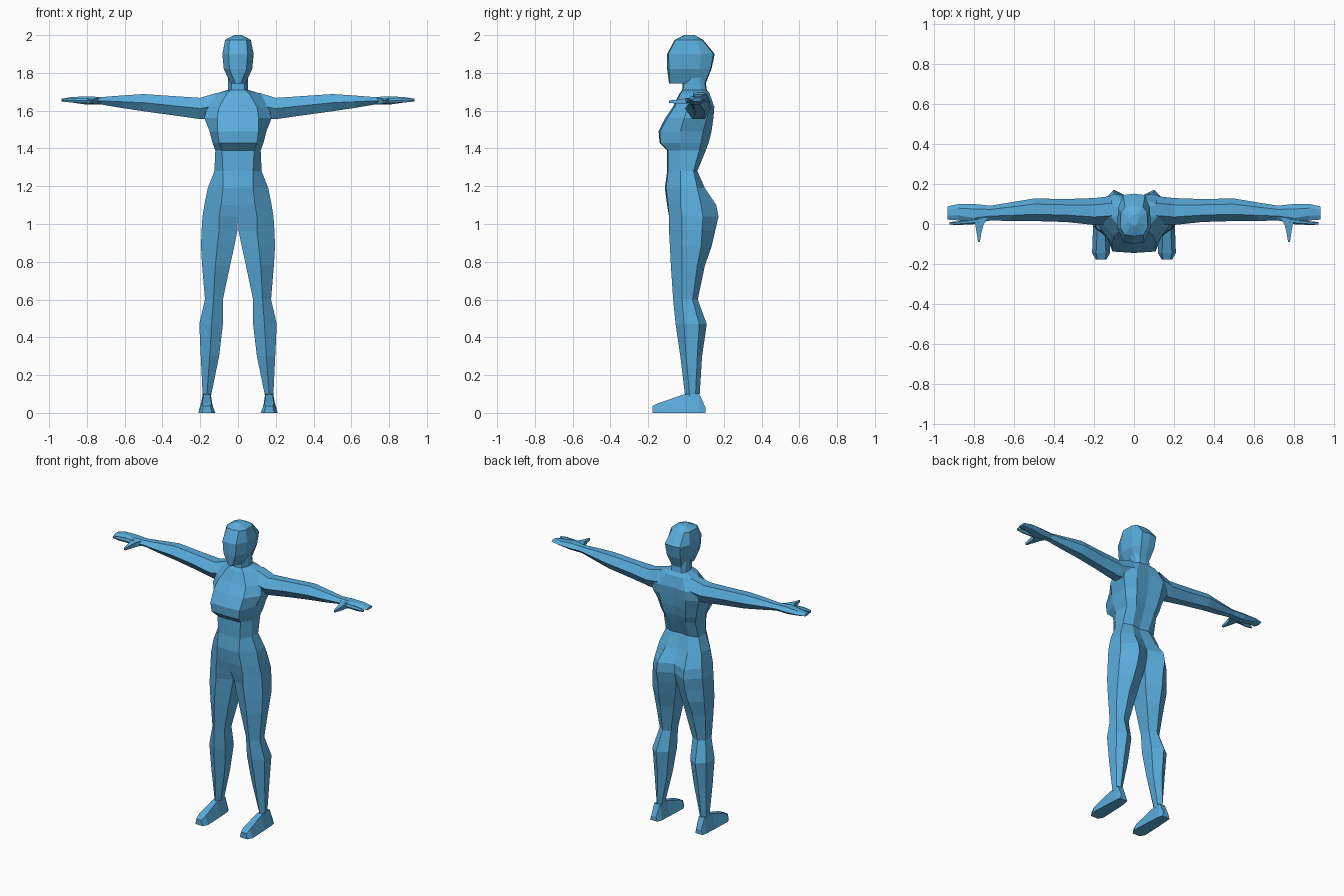
import bpy, bmesh

mat = bpy.data.materials.new("sky_blue")
mat.diffuse_color = (0.10, 0.41, 0.71, 1)


def half_row(z, yfc, wf, yf, ws, y1, y2, wb, yb, ybc, x0=0.0):
    """Half cross-section: centre front, front, side pair, back, centre back."""
    return [(x0, yfc, z), (wf, yf, z), (ws, y1, z),
            (ws * 0.97, y2, z), (wb, yb, z), (x0, ybc, z)]


def arm_ring(x, yf, yb, zb, zt):
    """Six-sided section across a limb running along x."""
    zm, w = (zb + zt) / 2, yb - yf
    a, b = yf + 0.3 * w, yb - 0.25 * w
    return [(x, yf, zm), (x, a, zt), (x, b, zt), (x, yb, zm), (x, b, zb), (x, a, zb)]


def box_ring(y, xa, xb, za, zb, taper=0.0):
    """Four-sided section for parts running along y, top narrowed by taper."""
    return [(xa, y, za), (xb, y, za), (xb - taper, y, zb), (xa + taper, y, zb)]


def build(name, lofts):
    """Loft each (rings, closed, cap_start, cap_end), mirrored across x = 0."""
    bm = bmesh.new()
    for rings, closed, cap0, cap1 in lofts:
        for s in (1, -1):
            rows = [[bm.verts.new((s * x, y, z)) for x, y, z in r] for r in rings]
            n = len(rows[0])
            for a, b in zip(rows, rows[1:]):
                for i in range(n if closed else n - 1):
                    j = (i + 1) % n
                    bm.faces.new((a[i], a[j], b[j], b[i]))
            if cap0:
                bm.faces.new(rows[0])
            if cap1:
                bm.faces.new(rows[-1])
    bmesh.ops.remove_doubles(bm, verts=bm.verts, dist=1e-4)
    bmesh.ops.recalc_face_normals(bm, faces=bm.faces)
    me = bpy.data.meshes.new(name)
    bm.to_mesh(me)
    bm.free()
    me.materials.append(mat)
    bpy.context.collection.objects.link(bpy.data.objects.new(name, me))


# Torso from neck down to hips
torso = [half_row(*r) for r in (
    (1.78, -.015, .035, -.01, .052, .03, .07, .035, .095, .10),
    (1.71, -.02, .035, -.015, .054, .03, .08, .035, .105, .11),
    (1.69, -.035, .06, -.03, .12, .04, .095, .06, .125, .125),
    (1.62, -.07, .10, -.06, .165, .01, .12, .10, .15, .14),
    (1.56, -.11, .11, -.10, .178, -.01, .11, .10, .145, .135),
    (1.49, -.145, .108, -.138, .15, -.03, .09, .09, .135, .125),
    (1.43, -.14, .10, -.135, .135, -.03, .08, .08, .12, .11),
    (1.39, -.10, .085, -.095, .12, -.03, .07, .07, .105, .095),
    (1.28, -.10, .08, -.095, .125, -.03, .04, .06, .06, .05),
    (1.19, -.112, .08, -.105, .16, -.03, .06, .08, .10, .085),
    (1.10, -.10, .09, -.095, .178, -.03, .08, .10, .16, .125),
    (1.04, -.08, .10, -.09, .188, -.02, .09, .10, .172, .12))]

# Legs continue from the hip outline
legs = [half_row(*r) for r in (
    (1.04, -.08, .10, -.09, .188, -.02, .09, .10, .172, .12, 0),
    (.965, -.045, .10, -.09, .193, -.02, .085, .10, .155, .10, .003),
    (.88, -.045, .11, -.085, .196, -.02, .08, .11, .135, .085, .02),
    (.78, -.04, .12, -.08, .19, -.02, .06, .12, .10, .07, .042),
    (.60, -.03, .13, -.068, .175, -.02, .035, .13, .062, .045, .08),
    (.47, -.02, .14, -.055, .205, -.01, .07, .145, .11, .07, .08),
    (.30, 0, .15, -.03, .197, 0, .06, .15, .085, .06, .10),
    (.09, .02, .165, -.005, .187, .02, .05, .165, .072, .055, .143))]
build("body", [(torso, False, True, False), (legs, True, False, True)])

# Head
head = [half_row(*r) for r in (
    (1.745, -.09, .015, -.085, .04, -.03, .05, .035, .10, .105),
    (1.82, -.10, .045, -.09, .075, -.03, .07, .05, .13, .135),
    (1.90, -.10, .05, -.092, .083, -.02, .08, .055, .145, .152),
    (1.975, -.06, .045, -.055, .068, -.02, .06, .045, .085, .09),
    (2.0, -.01, .015, -.005, .02, .01, .03, .015, .045, .045))]
build("head", [(head, False, True, True)])

# Arms and flat hands
arms = [arm_ring(*r) for r in (
    (.11, 0, .14, 1.56, 1.695), (.20, -.005, .13, 1.555, 1.668),
    (.34, .01, .125, 1.575, 1.677), (.50, .015, .128, 1.597, 1.688),
    (.62, .015, .108, 1.615, 1.68), (.72, .018, .092, 1.632, 1.672),
    (.80, .0, .10, 1.632, 1.676), (.88, .018, .10, 1.643, 1.672),
    (.935, .022, .088, 1.65, 1.663))]
build("arms", [(arms, True, False, True)])

# Separate index fingers
fingers = [arm_ring(*r) for r in (
    (.78, .0, .03, 1.64, 1.668), (.88, -.005, .014, 1.643, 1.668),
    (.925, -.003, .010, 1.648, 1.662))]
build("index_fingers", [(fingers, True, True, True)])

# Thumbs
thumbs = [box_ring(*r) for r in (
    (.03, .735, .81, 1.637, 1.668), (-.005, .755, .795, 1.635, 1.665),
    (-.05, .766, .788, 1.637, 1.658), (-.09, .772, .782, 1.642, 1.654))]
build("thumbs", [(thumbs, True, True, True)])

# Feet
feet = [box_ring(*r) for r in (
    (-.177, .138, .192, 0, .036, .008), (-.145, .12, .21, 0, .052, .02),
    (-.01, .125, .205, 0, .098, .022), (.07, .13, .20, 0, .102, .014),
    (.102, .14, .195, 0, .03, .01))]
build("feet", [(feet, True, True, True)])
